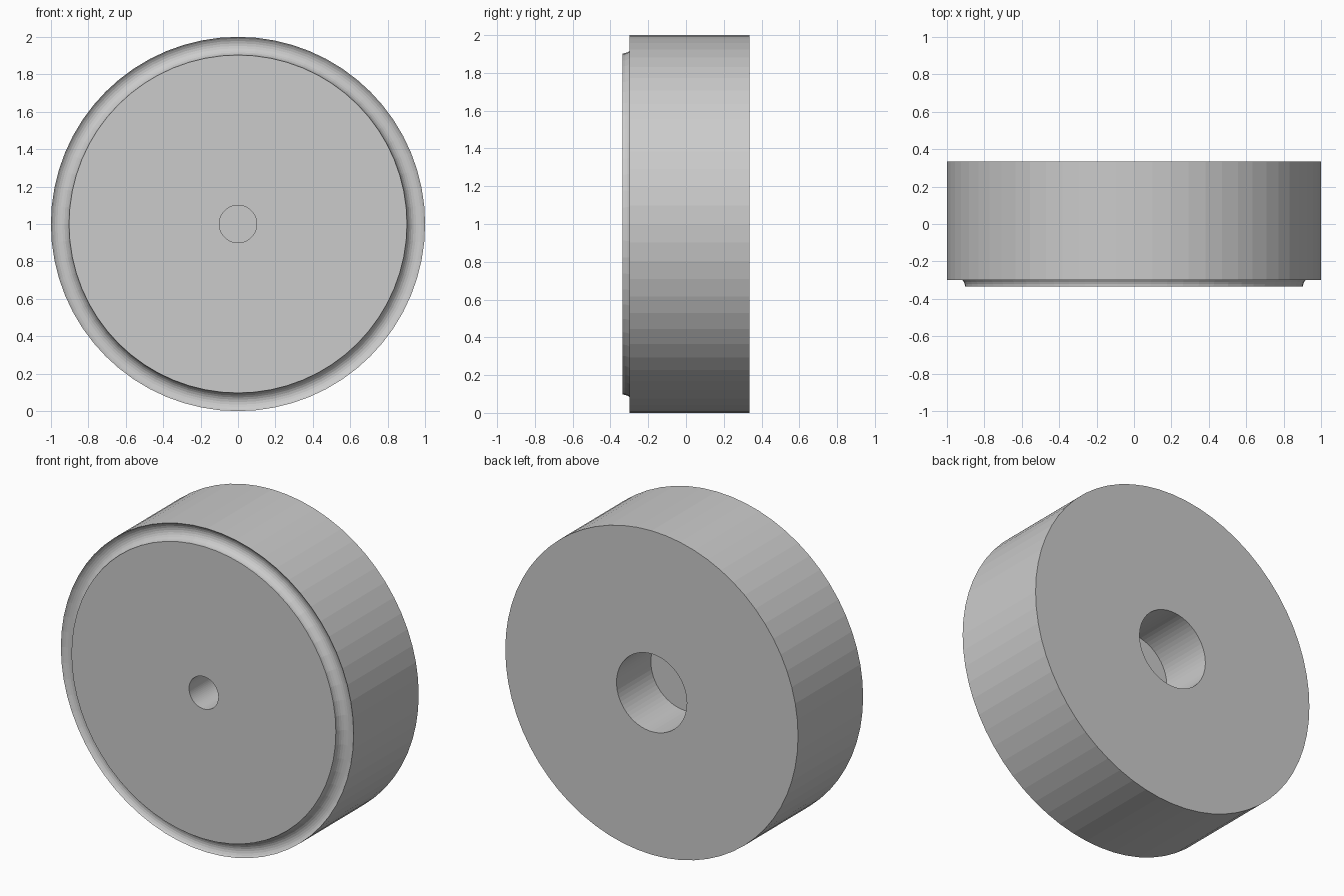
import bpy, bmesh, math

if "Cube" in bpy.data.objects:
    bpy.data.objects.remove(bpy.data.objects["Cube"])

SIDES = 64
HALF = 0.335          # half the thickness along y
CENTRE_Z = 1.0


def arc(cr, cy, rad, a0, a1, n):
    """Points (radius, y) along a circular arc, angles in degrees."""
    pts = []
    for i in range(n + 1):
        a = math.radians(a0 + (a1 - a0) * i / n)
        pts.append((cr + rad * math.cos(a), cy + rad * math.sin(a)))
    return pts


def lathe(name, profile, sides):
    """Revolve a (radius, y) profile about the y axis; radius 0 closes to a point."""
    bm = bmesh.new()
    rings = []
    for r, y in profile:
        if r == 0:
            rings.append([bm.verts.new((0, y, 0))])
        else:
            rings.append([bm.verts.new((r * math.cos(2 * math.pi * i / sides), y,
                                        r * math.sin(2 * math.pi * i / sides)))
                          for i in range(sides)])
    for a, b in zip(rings, rings[1:]):
        for i in range(sides):
            j = (i + 1) % sides
            if len(a) == 1:
                bm.faces.new((a[0], b[i], b[j]))
            elif len(b) == 1:
                bm.faces.new((a[i], a[j], b[0]))
            else:
                bm.faces.new((a[i], a[j], b[j], b[i]))
    bmesh.ops.recalc_face_normals(bm, faces=bm.faces)
    mesh = bpy.data.meshes.new(name)
    bm.to_mesh(mesh)
    bm.free()
    obj = bpy.data.objects.new(name, mesh)
    bpy.context.collection.objects.link(obj)
    obj.location.z = CENTRE_Z
    return obj


# Front: blind pin hole, flat face, rounded groove at the rim
front = [(0, -0.02), (0.1, -0.02), (0.1, -HALF)]
groove = arc(0.9578, -HALF, 0.0548, 180, 39.7, 10)
groove[-1] = (1.0, -0.30)

# Back: flat face with a wider blind bore
back = [(1.0, HALF), (0.24, HALF), (0.24, 0.0), (0, 0.0)]

lathe("wheel_disc", front + groove + back, SIDES)
